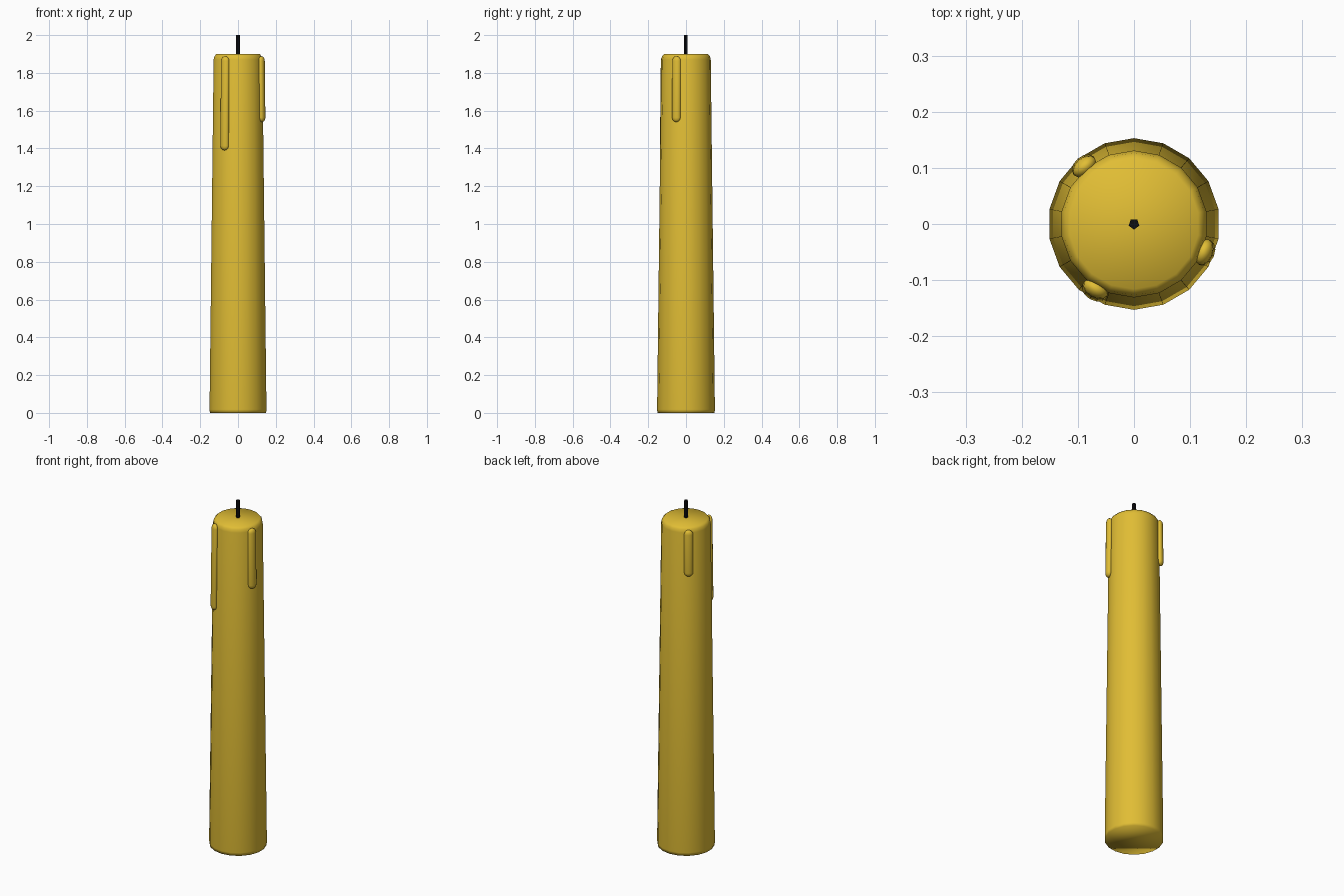
import bpy, bmesh, math
from mathutils import Matrix, Vector

cube = bpy.data.objects.get("Cube")
if cube:
    bpy.data.objects.remove(cube, do_unlink=True)


def material(name, colour):
    m = bpy.data.materials.new(name)
    m.use_nodes = True
    m.diffuse_color = colour
    m.node_tree.nodes["Principled BSDF"].inputs["Base Color"].default_value = colour
    return m


def lathe(name, profile, sides, start, mat, smooth=True):
    """Spin a (radius, height) profile about z; close both ends with caps or poles."""
    bm = bmesh.new()
    rings = []
    for r, z in profile:
        if r == 0:
            rings.append([bm.verts.new((0, 0, z))] * sides)
        else:
            angles = [start + math.tau * i / sides for i in range(sides)]
            rings.append([bm.verts.new((r * math.cos(a), r * math.sin(a), z)) for a in angles])
    for low, high in zip(rings, rings[1:]):
        for i in range(sides):
            j = (i + 1) % sides
            corners = list(dict.fromkeys([low[i], low[j], high[j], high[i]]))
            bm.faces.new(corners)
    if profile[0][0]:
        bm.faces.new(rings[0][::-1])
    if profile[-1][0]:
        bm.faces.new(rings[-1])
    for f in bm.faces:
        f.smooth = smooth
    mesh = bpy.data.meshes.new(name)
    bm.to_mesh(mesh)
    bm.free()
    mesh.materials.append(mat)
    obj = bpy.data.objects.new(name, mesh)
    bpy.context.collection.objects.link(obj)
    return obj


wax = material("golden wax", (0.75, 0.51, 0.035, 1))
char = material("black wick", (0.004, 0.004, 0.005, 1))

# Tapered body with softened rims
lathe("candle_body", [(0.151, 0), (0.153, 0.018), (0.131, 1.87), (0.127, 1.888), (0.116, 1.9)],
      18, math.pi / 2, wax)

# Wick
lathe("wick", [(0.01, 1.88), (0.01, 2.0)], 5, -math.pi / 2, char, smooth=False)

# Flattened wax drips, leaning with the taper of the body
WIDTH, DEPTH, TOP = 0.024, 0.016, 1.888
LEAN = math.atan(0.022 / 1.85)
for name, x, y, bottom in (("front_drip", -0.068, -0.115, 1.39),
                           ("left_drip", 0.124, -0.05, 1.54),
                           ("back_drip", -0.088, 0.102, 1.62)):
    length = TOP - bottom
    steps = [math.pi / 2 * k / 4 for k in range(5)]
    cap = [(math.cos(a), WIDTH * (1 - math.sin(a))) for a in steps]
    cap[-1] = (0, 0)
    profile = [(r, h - length) for r, h in cap[::-1]] + [(r, -h) for r, h in cap]
    drip = lathe(name, profile, 12, 0, wax)
    drip.data.transform(Matrix.Translation(Vector((x, y, TOP)))
                        @ Matrix.Rotation(math.atan2(y, x), 4, 'Z')
                        @ Matrix.Rotation(-LEAN, 4, 'Y')
                        @ Matrix.Diagonal((DEPTH, WIDTH, 1, 1)))
